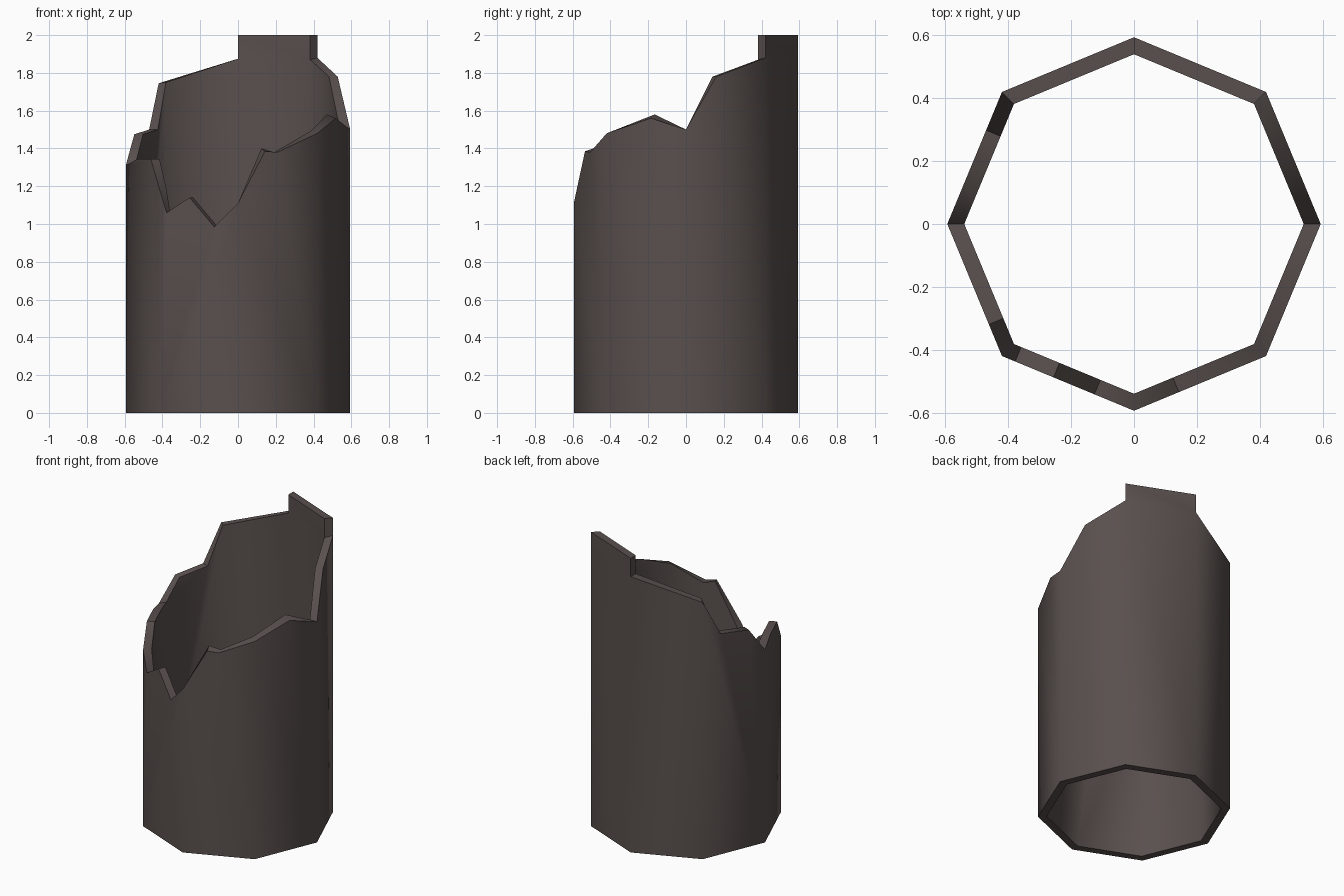
import bpy, bmesh, math
from mathutils import Vector

cube = bpy.data.objects.get("Cube")
if cube:
    bpy.data.objects.remove(cube, do_unlink=True)

SIDES, OUTER, INNER = 8, 0.594, 0.54
WALL = (OUTER - INNER) * math.cos(math.pi / SIDES)

# Broken rim, side by side from the front corner anticlockwise:
# (fraction along the side, outer height, inner height)
RIM = [
    [(0, 1.11, 1.11), (0.34, 1.385, 1.40), (0.5, 1.38, 1.38)],
    [(0, 1.48, 1.49), (0.56, 1.56, 1.58)],
    [(0, 1.50, 1.50), (0.38, 1.78, 1.78)],
    [(0, 1.88, 1.87), (0, 2.0, 2.0)],
    [(0, 2.0, 2.0), (0, 1.875, 1.875)],
    [(0, 1.745, 1.75), (0.29, 1.50, 1.50), (0.74, 1.475, 1.475)],
    [(0, 1.31, 1.33), (0.36, 1.345, 1.345), (0.76, 1.345, 1.345)],
    [(0, 1.20, 1.20), (0.1, 1.06, 1.06), (0.39, 1.14, 1.14), (0.7, 0.985, 0.985)],
]


def corner(i, radius):
    a = math.tau * i / SIDES - math.pi / 2
    return Vector((radius * math.cos(a), radius * math.sin(a), 0))


bm = bmesh.new()
rings = {"outer": [], "inner": []}
bottoms = {"outer": [], "inner": []}
for i, points in enumerate(RIM):
    normal = (corner(i, 1) + corner(i + 1, 1)).normalized()
    for name, radius in (("outer", OUTER), ("inner", INNER)):
        bottoms[name].append(bm.verts.new(corner(i, radius)))
        side = []
        for t, z_out, z_in in points:
            if t == 0:
                p = corner(i, radius)
            else:
                p = corner(i, OUTER).lerp(corner(i + 1, OUTER), t)
                if name == "inner":
                    p -= normal * WALL
            p.z = z_out if name == "outer" else z_in
            side.append(bm.verts.new(p))
        rings[name].append(side)

# Wall faces: a stepped corner keeps its lower point on both neighbouring sides
for name in rings:
    for i in range(SIDES):
        j = (i + 1) % SIDES
        top = list(rings[name][i])
        end = [rings[name][j][0]]
        if i == 4:
            top = top[1:]
        if i == 3:
            end = rings[name][j][:2]
        bm.faces.new([bottoms[name][i]] + top + end + [bottoms[name][j]])

# Rim and base strips joining the two walls
loops = [([v for s in rings["outer"] for v in s], [v for s in rings["inner"] for v in s]),
         (bottoms["outer"], bottoms["inner"])]
for out, inn in loops:
    for k in range(len(out)):
        n = (k + 1) % len(out)
        bm.faces.new((out[k], out[n], inn[n], inn[k]))
bmesh.ops.recalc_face_normals(bm, faces=bm.faces)

mesh = bpy.data.meshes.new("broken_pipe")
bm.to_mesh(mesh)
bm.free()
pipe = bpy.data.objects.new("broken_pipe", mesh)
bpy.context.collection.objects.link(pipe)

# Dark brown grey
mat = bpy.data.materials.new("dark_brown_grey")
mat.use_nodes = True
colour = (0.1, 0.08, 0.075, 1)
mat.diffuse_color = colour
bsdf = mat.node_tree.nodes["Principled BSDF"]
bsdf.inputs["Base Color"].default_value = colour
bsdf.inputs["Roughness"].default_value = 0.8
mesh.materials.append(mat)

bpy.context.view_layer.objects.active = pipe
pipe.select_set(True)
bpy.ops.object.shade_smooth_by_angle(angle=math.radians(50))
